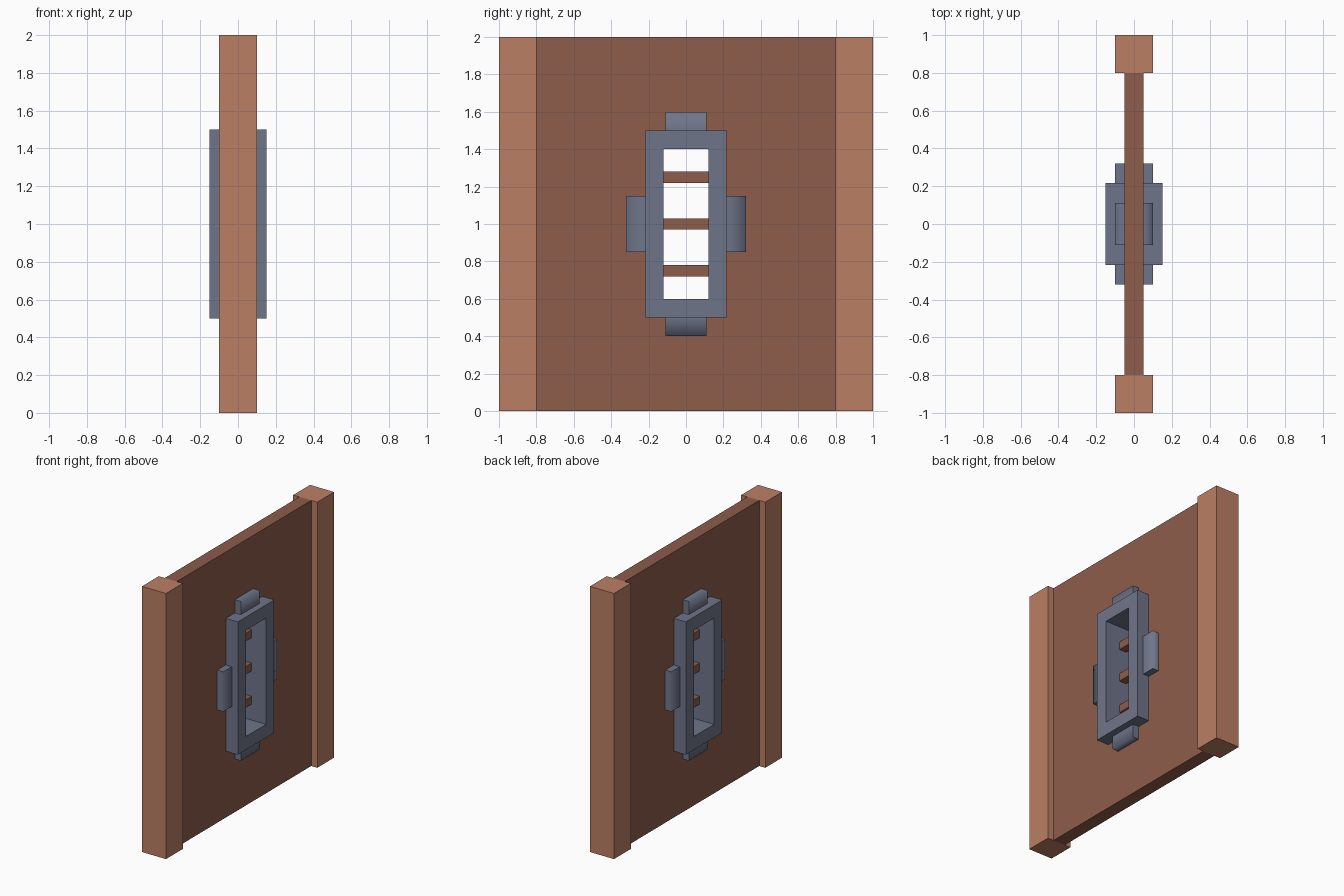
import bpy
import bmesh
from mathutils import Vector

if "Cube" in bpy.data.objects:
    bpy.data.objects.remove(bpy.data.objects["Cube"])


def material(name, rgb):
    m = bpy.data.materials.new(name)
    m.diffuse_color = (*rgb, 1)
    m.use_nodes = True
    m.node_tree.nodes["Principled BSDF"].inputs["Base Color"].default_value = m.diffuse_color
    return m


LIGHT_WOOD = material("light wood", (0.50, 0.212, 0.13))
DARK_WOOD = material("dark wood", (0.266, 0.109, 0.07))
METAL = material("blue grey metal", (0.159, 0.178, 0.254))


def finish(bm, name, mat):
    bmesh.ops.recalc_face_normals(bm, faces=bm.faces)
    mesh = bpy.data.meshes.new(name)
    bm.to_mesh(mesh)
    bm.free()
    mesh.materials.append(mat)
    obj = bpy.data.objects.new(name, mesh)
    bpy.context.collection.objects.link(obj)
    return obj


def box(name, center, size, mat, round_dir=None):
    """Box; round_dir shades the edge between that side and the x side softly."""
    bm = bmesh.new()
    bmesh.ops.create_cube(bm, size=1)
    for v in bm.verts:
        v.co = Vector(c + s * k for c, s, k in zip(center, size, v.co))
    if round_dir:
        bm.normal_update()
        soft = [Vector(d) for d in round_dir]
        for f in bm.faces:
            f.smooth = True
        for e in bm.edges:
            e.smooth = all(any(f.normal.dot(d) > 0.9 for d in soft) for f in e.link_faces)
    return finish(bm, name, mat)


def ring(name, outer, inner, half_depth, mat):
    """Rectangular slab with a rectangular opening, each given as half y, half z about z = 1."""
    bm = bmesh.new()
    corners = ((-1, -1), (1, -1), (1, 1), (-1, 1))
    loops = [[bm.verts.new((x, a * hy, 1 + b * hz)) for a, b in corners]
             for x, (hy, hz) in ((half_depth, outer), (half_depth, inner),
                                 (-half_depth, inner), (-half_depth, outer))]
    for k in range(4):
        a, b = loops[k], loops[(k + 1) % 4]
        for i in range(4):
            j = (i + 1) % 4
            bm.faces.new((a[i], a[j], b[j], b[i]))
    return finish(bm, name, mat)


# Wall panel and window frame
ring("wall_panel", (0.8, 1.0), (0.217, 0.5), 0.05, DARK_WOOD)
ring("window_frame", (0.217, 0.5), (0.12, 0.4), 0.15, METAL)

# Corner posts
for y, side in ((-0.9, "front"), (0.9, "back")):
    box(side + "_post", (0, y, 1), (0.2, 0.2, 2), LIGHT_WOOD)

# Window bars
for i, z in enumerate((0.75, 1.0, 1.25)):
    box(f"window_bar_{i + 1}", (0, 0, z), (0.06, 0.24, 0.06), DARK_WOOD)

# Frame tabs on both faces of the wall
for sx, face in ((-1, "left"), (1, "right")):
    for s, place_y, place_z in ((-1, "front", "lower"), (1, "back", "upper")):
        box(f"{face}_{place_y}_tab", (sx * 0.075, s * 0.2685, 1), (0.05, 0.103, 0.3),
            METAL, ((sx, 0, 0), (0, s, 0)))
        box(f"{face}_{place_z}_tab", (sx * 0.075, 0, 1 + s * 0.55), (0.05, 0.22, 0.1),
            METAL, ((sx, 0, 0), (0, 0, s)))
